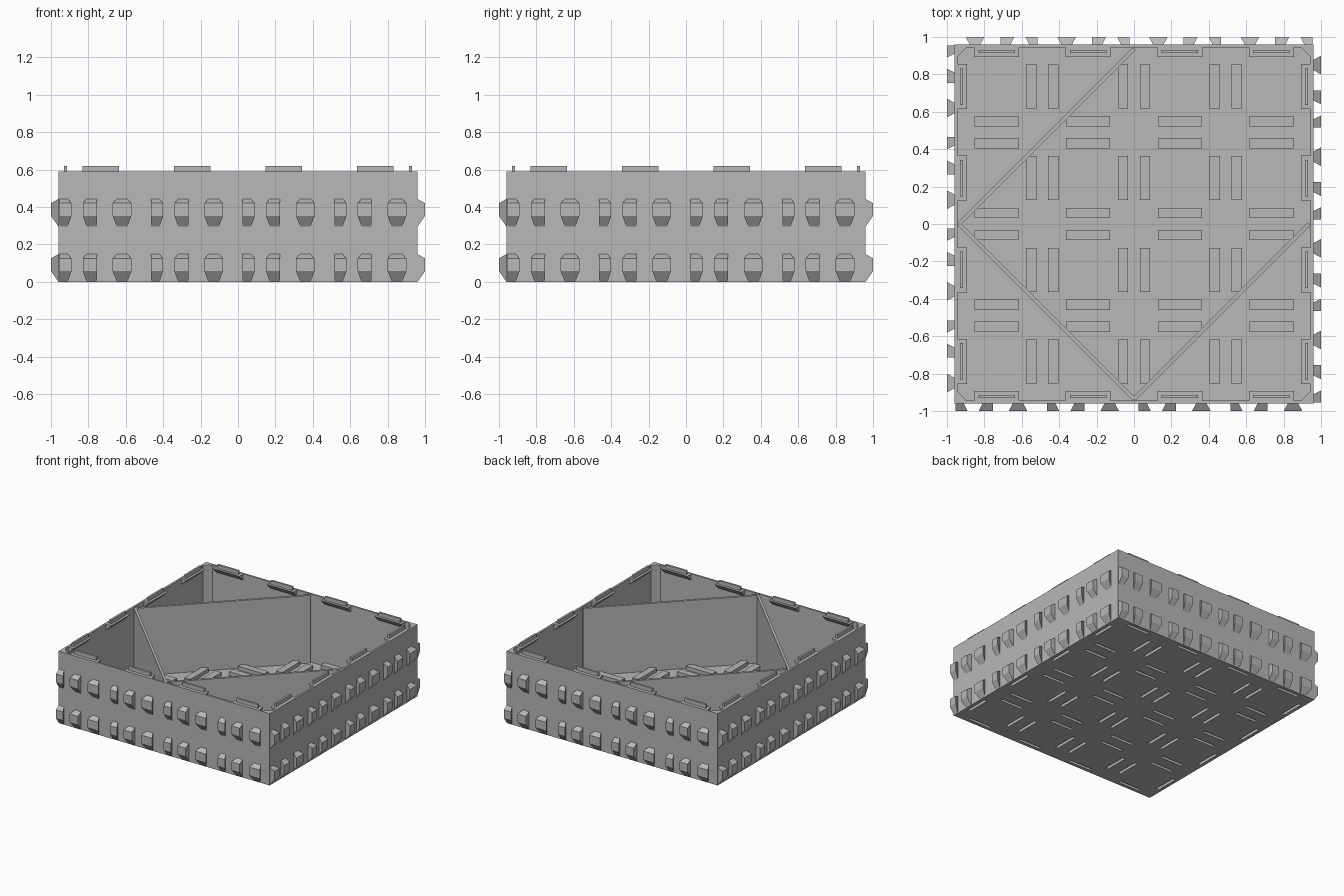
import bpy, bmesh, math
from mathutils import Matrix, Vector

cube = bpy.data.objects.get("Cube")
if cube:
    bpy.data.objects.remove(cube, do_unlink=True)

# Main dimensions
WALL, INNER, RIM, FLOOR = 0.96, 0.944, 0.59, 0.03
CELL, BAR_OFFSET, CORNER = 0.49, 0.186, 0.05
CELLS = [(i - 1.5) * CELL for i in range(4)]
TURNS = [Matrix.Rotation(i * math.pi / 2, 4, 'Z') for i in range(4)]

grey = bpy.data.materials.new("plain grey")
grey.use_nodes = True
colour = (0.48, 0.48, 0.48, 1)
grey.diffuse_color = colour
grey.node_tree.nodes["Principled BSDF"].inputs["Base Color"].default_value = colour


def loft(bm, start, end, matrix=Matrix()):
    """Closed solid between two matching outlines."""
    a = [bm.verts.new(matrix @ Vector(p)) for p in start]
    b = [bm.verts.new(matrix @ Vector(p)) for p in end]
    bm.faces.new(a[::-1])
    bm.faces.new(b)
    for i in range(len(a)):
        j = (i + 1) % len(a)
        bm.faces.new((a[i], a[j], b[j], b[i]))


def prism(bm, outline, z0, z1, matrix=Matrix()):
    loft(bm, [(x, y, z0) for x, y in outline], [(x, y, z1) for x, y in outline], matrix)


def block(bm, cx, cy, w, d, z0, z1, matrix=Matrix()):
    x, y = w / 2, d / 2
    prism(bm, [(cx - x, cy - y), (cx + x, cy - y), (cx + x, cy + y), (cx - x, cy + y)],
          z0, z1, matrix)


def finish(name, bm):
    bmesh.ops.recalc_face_normals(bm, faces=bm.faces)
    mesh = bpy.data.meshes.new(name)
    bm.to_mesh(mesh)
    bm.free()
    mesh.materials.append(grey)
    obj = bpy.data.objects.new(name, mesh)
    bpy.context.collection.objects.link(obj)
    return obj


def grid_blocks(name, length, width, z0, z1):
    """Four blocks around the middle of every floor cell."""
    bm = bmesh.new()
    for cx in CELLS:
        for cy in CELLS:
            for turn in TURNS:
                block(bm, 0, -BAR_OFFSET, length, width, z0, z1,
                      Matrix.Translation((cx, cy, 0)) @ turn)
    return finish(name, bm)


# Tray shell: hollow box with filled corners, floor bars and slots beneath them
bm = bmesh.new()
block(bm, 0, 0, 2 * WALL, 2 * WALL, 0, RIM)
tray = finish("tray", bm)

bm = bmesh.new()
c = INNER - CORNER
outline = []
for turn in TURNS:
    for p in ((-c, -INNER, 0), (c, -INNER, 0)):
        q = turn @ Vector(p)
        outline.append((q.x, q.y))
prism(bm, outline, FLOOR, 1)
cavity = finish("cavity_cutter", bm)
bars = grid_blocks("floor_bars", 0.236, 0.055, 0.015, 0.06)
slots = grid_blocks("slot_cutter", 0.205, 0.025, -0.1, 0.04)

for helper, operation in ((cavity, 'DIFFERENCE'), (bars, 'UNION'), (slots, 'DIFFERENCE')):
    helper.hide_render = True
    mod = tray.modifiers.new(helper.name, 'BOOLEAN')
    mod.object, mod.operation, mod.solver = helper, operation, 'EXACT'
bpy.context.view_layer.update()
baked = bpy.data.meshes.new_from_object(
    tray.evaluated_get(bpy.context.evaluated_depsgraph_get()))
tray.modifiers.clear()
tray.data = baked
for helper in (cavity, bars, slots):
    bpy.data.objects.remove(helper, do_unlink=True)

# Diagonal dividers across three corners
bm = bmesh.new()
for angle in (45, 135, 225):
    block(bm, 0, 0.935 / math.sqrt(2), 1.325, 0.02, FLOOR - 0.01, RIM - 0.004,
          Matrix.Rotation(math.radians(angle), 4, 'Z') @ Matrix())
finish("corner_dividers", bm)

# Stacking tabs on sloped ledges inside the rim
tabs, ledges = bmesh.new(), bmesh.new()
for turn in TURNS:
    for cx in CELLS:
        block(tabs, cx, -0.9225, 0.195, 0.017, RIM - 0.01, 0.62, turn)
        section = [(-0.95, RIM - 0.001), (-0.894, RIM - 0.001), (-0.95, RIM - 0.057)]
        loft(ledges, [(cx - 0.12, y, z) for y, z in section],
             [(cx + 0.12, y, z) for y, z in section], turn)
finish("stacking_tabs", tabs)
finish("rim_ledges", ledges)

# Dovetail studs: (left, right, left flare, right flare) within each cell
STUDS = [(-0.22, -0.155, 0, 0.02), (-0.095, -0.02, 0.02, 0), (0.065, 0.165, 0.022, 0.022)]
bm = bmesh.new()
for turn in TURNS:
    for cx in CELLS:
        for z in (0, 0.295):
            for left, right, fl, fr in STUDS:
                l, r = cx + left, cx + right
                wall = [(l + fl, z), (r - fr, z), (r - fr, z + 0.148), (l + fl, z + 0.148)]
                face = [(l, z + 0.058), (r, z + 0.058), (r, z + 0.125), (l, z + 0.125)]
                loft(bm, [(x, -WALL, h) for x, h in wall],
                     [(x, -1, h) for x, h in face], turn)
finish("dovetail_studs", bm)
